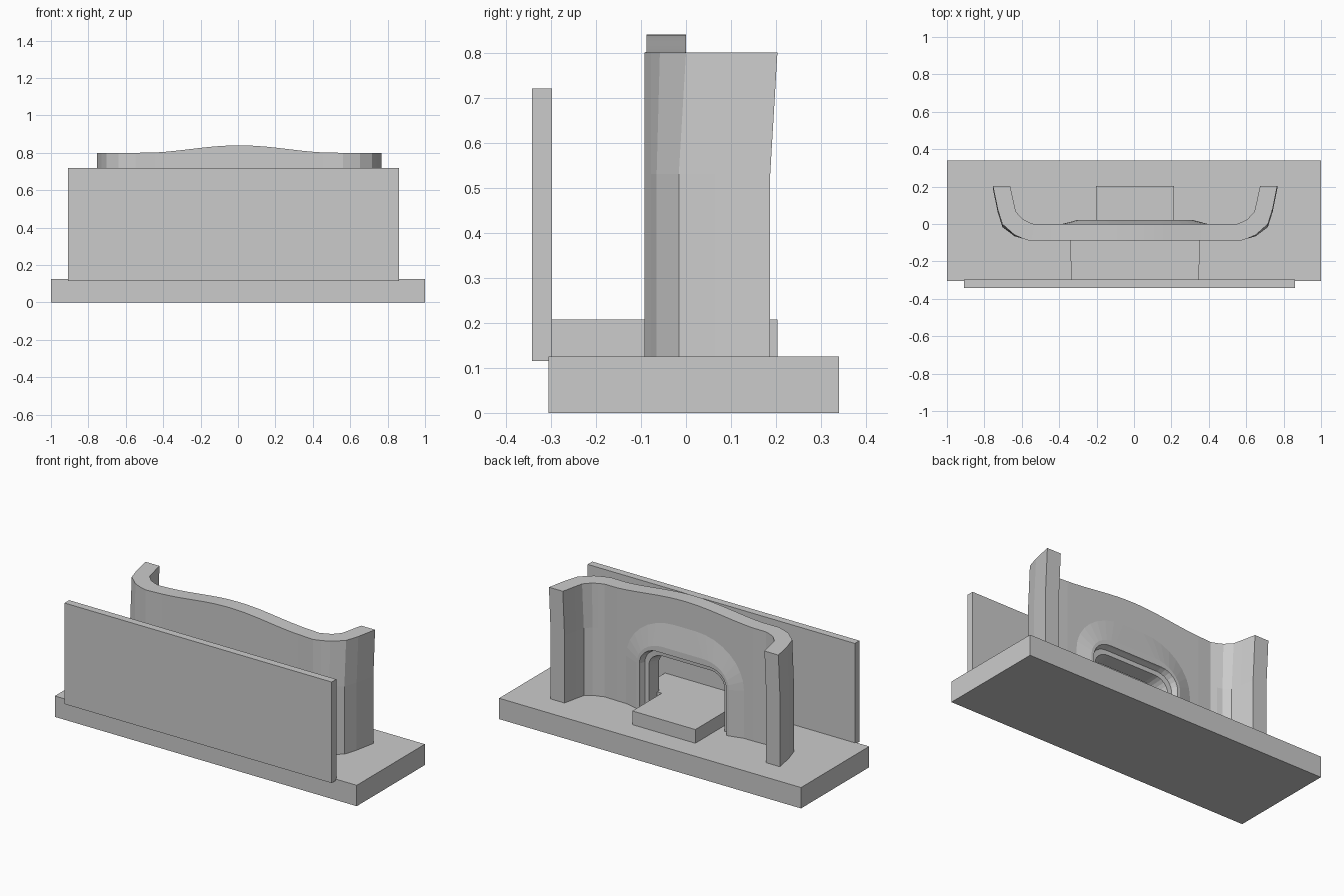
import bpy, bmesh, math

if "Cube" in bpy.data.objects:
    bpy.data.objects.remove(bpy.data.objects["Cube"])

CX = 0.006  # the wall sits slightly right of centre


def make(name, verts, faces):
    mesh = bpy.data.meshes.new(name)
    mesh.from_pydata(verts, [], faces)
    bm = bmesh.new()
    bm.from_mesh(mesh)
    bmesh.ops.recalc_face_normals(bm, faces=bm.faces)
    bm.to_mesh(mesh)
    bm.free()
    ob = bpy.data.objects.new(name, mesh)
    bpy.context.collection.objects.link(ob)
    return ob


def loft(name, rings):
    """Closed solid through matching rings of points."""
    n = len(rings[0])
    verts = [p for r in rings for p in r]
    faces = [list(range(n)), list(range((len(rings) - 1) * n, len(rings) * n))]
    for k in range(len(rings) - 1):
        for i in range(n):
            j = (i + 1) % n
            faces.append([k * n + i, k * n + j, (k + 1) * n + j, (k + 1) * n + i])
    return make(name, verts, faces)


def prism(name, outline, z0, z1):
    return loft(name, [[(x, y, z) for x, y in outline] for z in (z0, z1)])


def box(name, x0, x1, y0, y1, z0, z1):
    return prism(name, [(x0, y0), (x1, y0), (x1, y1), (x0, y1)], z0, z1)


def arch(y, half, top, rx, rz, bottom, steps=6):
    """Arch outline with rounded shoulders in the plane at y."""
    right = [(half, bottom)]
    for i in range(steps + 1):
        a = math.pi / 2 * i / steps
        right.append((half - rx + rx * math.cos(a), top - rz + rz * math.sin(a)))
    pts = right + [(-x, z) for x, z in reversed(right)]
    return [(CX + x, y, z) for x, z in pts]


# Base slab, front panel and stepped hearth
box("base_slab", -1, 1, -0.305, 0.34, 0, 0.125)
box("front_panel", -0.91, 0.86, -0.342, -0.298, 0.115, 0.72)
prism("hearth", [(-0.335, -0.30), (0.347, -0.30), (0.352, -0.075), (0.213, -0.075),
                 (0.213, 0.203), (-0.204, 0.203), (-0.204, -0.075), (-0.342, -0.075)],
      0.12, 0.207)

# Curved wall: pairs of (front point, back point) along the right half
half = [((x, -0.088), (x, 0.0)) for x in [i * 0.05 for i in range(1, 10)]]
half += [((0.555, -0.092), (0.535, -0.003)), ((0.60, -0.078), (0.57, 0.010)),
         ((0.645, -0.058), (0.60, 0.025)), ((0.71, 0.0), (0.637, 0.065)),
         ((0.735, 0.08), (0.65, 0.12)), ((0.76, 0.203), (0.668, 0.203))]
mirrored = [((-a[0], a[1]), (-b[0], b[1])) for a, b in reversed(half)]
stations = mirrored + [((0, -0.088), (0, 0.0))] + half


def top_height(x):
    return 0.8 + (0.02 * (1 + math.cos(math.pi * x / 0.52)) if abs(x) < 0.52 else 0)


rings = []
for front, back in stations:
    # below the bend the side returns lean back a little
    lean = 0.016 * min(1, max(0, (abs(front[0]) - 0.6) / 0.1))
    z = top_height(front[0])
    ring = [(front[0], front[1] - lean, 0.12), (front[0], front[1] - lean, 0.53),
            (front[0], front[1], z),
            (back[0], back[1], z), (back[0], back[1] - lean, 0.53),
            (back[0], back[1] - lean, 0.12)]
    rings.append([(CX + p[0], p[1], p[2]) for p in ring])
wall = loft("curved_wall", rings)

# Raised surround swelling out of the wall around the opening
surround = loft("arch_surround", [arch(-0.03, 0.40, 0.69, 0.33, 0.28, 0.12, 8),
                                  arch(0.0, 0.39, 0.68, 0.32, 0.27, 0.12, 8),
                                  arch(0.022, 0.305, 0.54, 0.17, 0.14, 0.12, 8)])

# Stepped opening cut through wall and surround
cutter = loft("opening_cutter", [arch(0.06, 0.30, 0.515, 0.12, 0.11, 0.05),
                                 arch(0.012, 0.285, 0.50, 0.11, 0.10, 0.05),
                                 arch(-0.012, 0.275, 0.49, 0.10, 0.09, 0.05),
                                 arch(-0.014, 0.25, 0.465, 0.09, 0.08, 0.05),
                                 arch(-0.14, 0.225, 0.44, 0.08, 0.07, 0.05)])
cutter.hide_render = True
for ob in (wall, surround):
    mod = ob.modifiers.new("opening", 'BOOLEAN')
    mod.operation = 'DIFFERENCE'
    mod.solver = 'EXACT'
    mod.object = cutter
    bpy.context.view_layer.objects.active = ob
    bpy.ops.object.modifier_apply(modifier=mod.name)
bpy.data.objects.remove(cutter)
